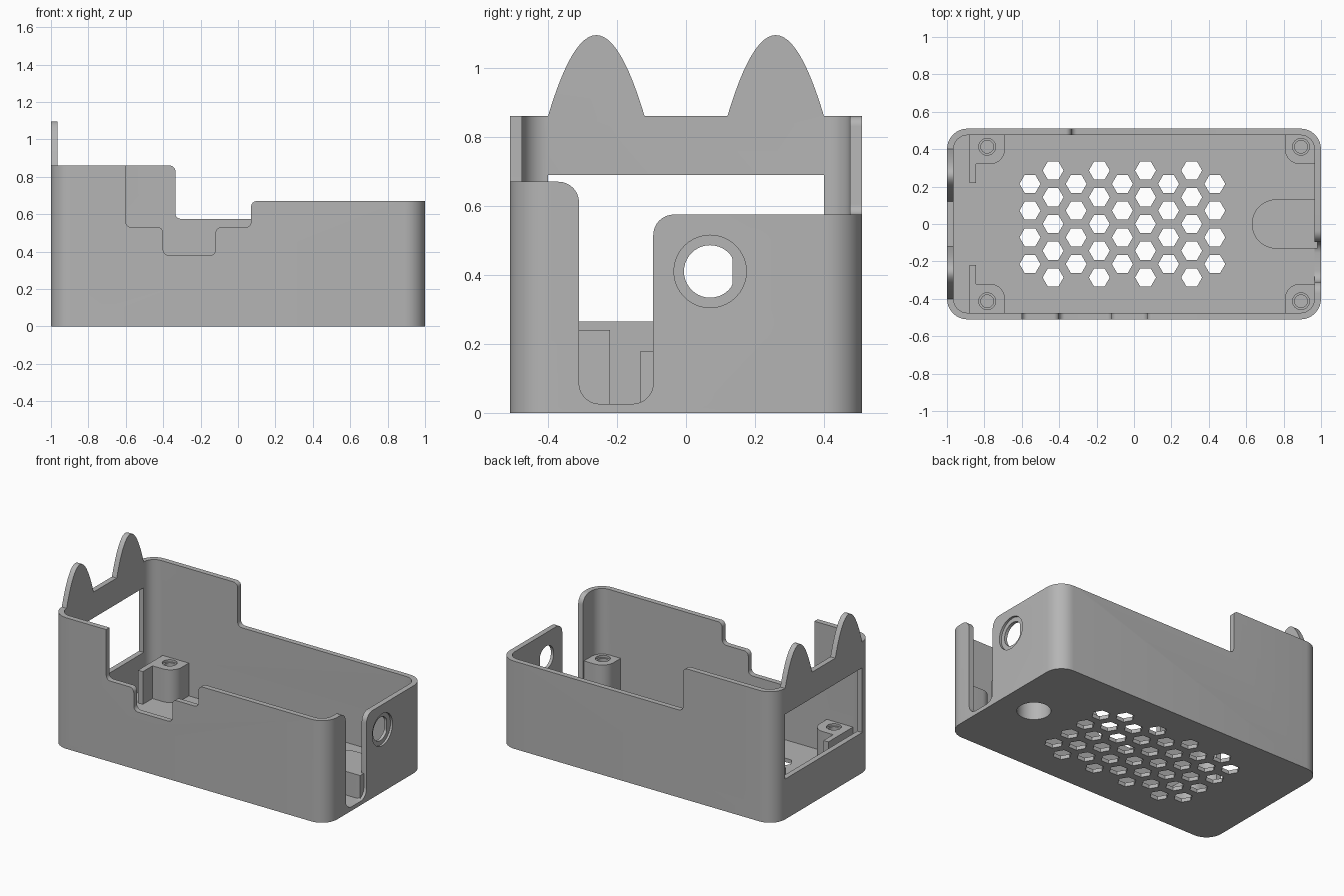
import bpy, bmesh, math

old = bpy.data.objects.get("Cube")
if old:
    bpy.data.objects.remove(old, do_unlink=True)

grey = bpy.data.materials.new("plain grey")
grey.use_nodes = True
GREY = (0.46, 0.46, 0.46, 1)
grey.diffuse_color = GREY
grey.node_tree.nodes["Principled BSDF"].inputs["Base Color"].default_value = GREY

WALL, FLOOR, HX, HY, TOP = 0.035, 0.025, 1.0, 0.51, 0.86


def fillet(points, steps=8):
    """Round right-angled corners; each point is (u, v) or (u, v, radius)."""
    out = []
    for i, p in enumerate(points):
        r = p[2] if len(p) > 2 else 0
        if not r:
            out.append((p[0], p[1]))
            continue
        dirs = []
        for q in (points[i - 1], points[(i + 1) % len(points)]):
            du, dv = q[0] - p[0], q[1] - p[1]
            n = math.hypot(du, dv)
            dirs.append((du / n, dv / n))
        a, b = dirs
        for k in range(steps + 1):
            t = math.pi / 2 * k / steps
            ka, kb = r * (1 - math.sin(t)), r * (1 - math.cos(t))
            out.append((p[0] + a[0] * ka + b[0] * kb, p[1] + a[1] * ka + b[1] * kb))
    return out


def circle(u, v, r, n=40, start=0.0):
    return [(u + r * math.cos(start + math.tau * k / n),
             v + r * math.sin(start + math.tau * k / n)) for k in range(n)]


def rect(u0, v0, u1, v1, r=0):
    return [(u0, v0, r), (u1, v0, r), (u1, v1, r), (u0, v1, r)]


def prism(name, profiles, axis, lo, hi):
    """Extrude flat profiles along an axis between lo and hi."""
    place = {"x": lambda u, v, w: (w, u, v),
             "y": lambda u, v, w: (u, w, v),
             "z": lambda u, v, w: (u, v, w)}[axis]
    bm = bmesh.new()
    for prof in profiles:
        pts = fillet(prof)
        low = [bm.verts.new(place(u, v, lo)) for u, v in pts]
        high = [bm.verts.new(place(u, v, hi)) for u, v in pts]
        bm.faces.new(low)
        bm.faces.new(high)
        for i in range(len(pts)):
            j = (i + 1) % len(pts)
            bm.faces.new((low[i], low[j], high[j], high[i]))
    bmesh.ops.recalc_face_normals(bm, faces=bm.faces)
    mesh = bpy.data.meshes.new(name)
    bm.to_mesh(mesh)
    bm.free()
    mesh.materials.append(grey)
    obj = bpy.data.objects.new(name, mesh)
    bpy.context.collection.objects.link(obj)
    return obj


def combine(base, tool, operation):
    mod = base.modifiers.new(tool.name, "BOOLEAN")
    mod.operation, mod.solver, mod.object = operation, "EXACT", tool
    bpy.context.view_layer.objects.active = base
    bpy.ops.object.modifier_apply(modifier=mod.name)
    bpy.data.objects.remove(tool, do_unlink=True)


# Open tray with rounded corners
case = prism("case", [rect(-HX, -HY, HX, HY, 0.11)], "z", 0, TOP)
IX, IY = HX - WALL, HY - WALL


def cut(*args):
    combine(case, prism("cutter", *args), "DIFFERENCE")


def add(*args):
    combine(case, prism("addition", *args), "UNION")


cut([rect(-IX, -IY, IX, IY, 0.075)], "z", FLOOR, 1)

# Stepped front rim
R = 0.03
cut([[(-0.66, 1), (-0.66, TOP + 0.01), (-0.6, TOP + 0.01), (-0.6, 0.53, R), (-0.4, 0.53, R),
      (-0.4, 0.38, R), (-0.12, 0.38, R), (-0.12, 0.53, R), (0.07, 0.53, R),
      (0.07, 0.67, R), (0.9, 0.67), (0.9, 1)]], "y", -0.6, -0.3)

# Lower back rim
cut([[(-0.4, 1), (-0.4, TOP, 0), (-0.335, TOP, R), (-0.335, 0.575, R), (0.9, 0.575), (0.9, 1)]],
    "y", 0.3, 0.6)

# Right end rim with its cable slot
S = 0.06
cut([[(-0.6, 1), (-0.6, 0.67), (-0.31, 0.67, S), (-0.31, FLOOR + 0.001, S),
      (-0.095, FLOOR + 0.001, S), (-0.095, 0.575, S), (0.6, 0.575), (0.6, 1)]], "x", 0.85, 1.1)

# Left end window
cut([rect(-0.4, 0.265, 0.4, 0.69)], "x", -1.1, -0.9)

# Recessed round socket with a flat side
cut([circle(0.07, 0.41, 0.105)], "x", 0.985, 1.1)
cut([[(min(u, 0.135), v) for u, v in circle(0.07, 0.41, 0.076)]], "x", 0.9, 1.1)

# Two pointed ears above the left end
ears = []
for s in (-1, 1):
    arch = [(s * 0.26 + 0.14 * k / 12, TOP + 0.235 * (1 - (k / 12) ** 2)) for k in range(-12, 13)]
    ears.append([(arch[0][0], TOP - 0.03)] + arch + [(arch[-1][0], TOP - 0.03)])
add(ears, "x", -HX, -IX)

# Screw posts in the corners, the left ones with a locating rib
left = [(-0.88, 0.22), (-0.845, 0.22), (-0.845, 0.32), (-0.69, 0.32, 0.08), (-0.69, 0.49), (-0.88, 0.49)]
right = [(0.807, 0.32, 0.08), (0.98, 0.32), (0.98, 0.49, 0.085), (0.807, 0.49)]
posts = [[(p[0], s * p[1], *p[2:]) for p in prof] for prof in (left, right) for s in (-1, 1)]
add(posts, "z", 0.01, 0.24)
spots = [(x, s * 0.413) for x in (-0.785, 0.893) for s in (-1, 1)]
cut([circle(x, y, 0.045, 24) for x, y in spots], "z", 0.225, 0.3)
cut([circle(x, y, 0.034, 24) for x, y in spots], "z", 0.06, 0.3)

# Round-ended boss with a blind pocket from below
add([[(0.63, -0.132, 0.131), (0.98, -0.132), (0.98, 0.132), (0.63, 0.132, 0.131)]], "z", 0.01, 0.18)
cut([circle(0.765, 0, 0.1)], "z", -0.1, 0.14)

# Honeycomb vents in the floor
vents = []
for col in range(9):
    rows = 4 + col % 2
    for row in range(rows):
        vents.append(circle(0.1235 * (col - 4) - 0.062, 0.143 * (row - (rows - 1) / 2), 0.056, 6))
cut(vents, "z", -0.1, 0.1)

# Smooth curves, crisp edges
bpy.ops.object.select_all(action="DESELECT")
case.select_set(True)
bpy.context.view_layer.objects.active = case
bpy.ops.object.shade_smooth_by_angle(angle=math.radians(30))
